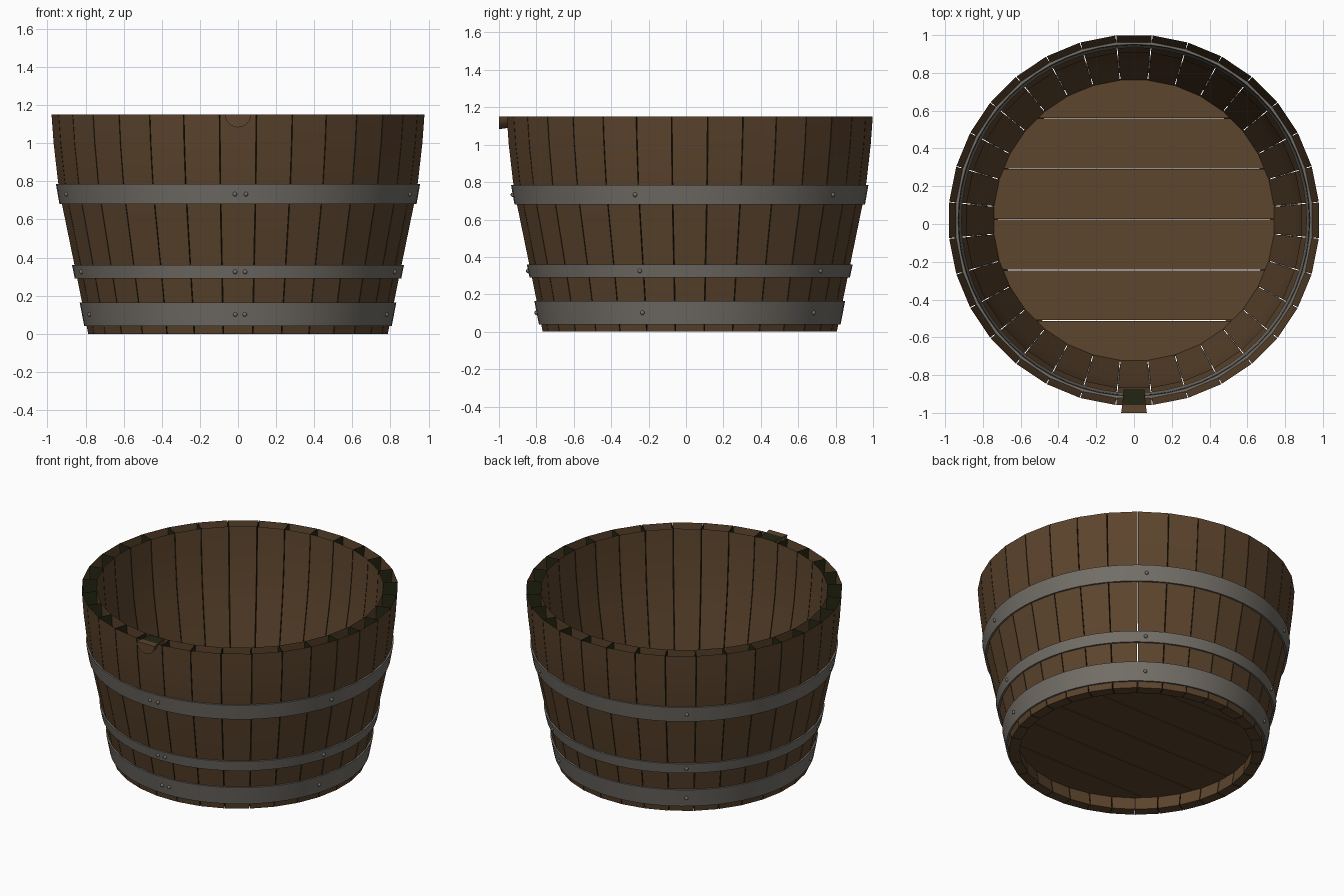
import bpy, bmesh
from math import sin, cos, pi, sqrt, radians

cube = bpy.data.objects.get("Cube")
if cube:
    bpy.data.objects.remove(cube, do_unlink=True)

CY = 0.02          # tub axis
HEIGHT = 1.15
STAVES = 32
# Outside of the staves: (height, radius)
PROFILE = [(0, 0.79), (0.16, 0.821), (0.36, 0.862), (0.68, 0.928),
           (0.8, 0.949), (1.0, 0.972), (HEIGHT, 0.983)]


def material(name, rgb, roughness=0.8):
    m = bpy.data.materials.new(name)
    m.use_nodes = True
    m.diffuse_color = (*rgb, 1)
    bsdf = m.node_tree.nodes["Principled BSDF"]
    bsdf.inputs["Base Color"].default_value = (*rgb, 1)
    bsdf.inputs["Roughness"].default_value = roughness
    return m


WOOD = material("brown wood", (0.107, 0.058, 0.026))
IRON = material("grey iron", (0.17, 0.155, 0.135))
DARK = material("dark moss", (0.017, 0.018, 0.006))


def finish(bm, name, mats, angle=30):
    mesh = bpy.data.meshes.new(name)
    bm.to_mesh(mesh)
    bm.free()
    for m in mats:
        mesh.materials.append(m)
    obj = bpy.data.objects.new(name, mesh)
    bpy.context.collection.objects.link(obj)
    bpy.ops.object.select_all(action='DESELECT')
    obj.select_set(True)
    bpy.context.view_layer.objects.active = obj
    bpy.ops.object.shade_smooth_by_angle(angle=radians(angle))
    return obj


def polar(r, a, z):
    return (r * cos(a), CY + r * sin(a), z)


def outer_radius(z):
    for (z0, r0), (z1, r1) in zip(PROFILE, PROFILE[1:]):
        if z <= z1:
            return r0 + (r1 - r0) * (z - z0) / (z1 - z0)
    return PROFILE[-1][1]


def ring(name, section, mat, segments=64):
    """Closed ring swept from a (radius, height) section."""
    bm = bmesh.new()
    loops = [[bm.verts.new(polar(r, 2 * pi * i / segments, z)) for r, z in section]
             for i in range(segments)]
    n = len(section)
    for i in range(segments):
        a, b = loops[i], loops[(i + 1) % segments]
        for k in range(n):
            j = (k + 1) % n
            bm.faces.new((a[k], b[k], b[j], a[j]))
    bmesh.ops.recalc_face_normals(bm, faces=bm.faces)
    return finish(bm, name, [mat])


# Staves: hollow planks, open at the top, with dark joint faces
bm = bmesh.new()
step = 2 * pi / STAVES
gap = 0.0022
for i in range(STAVES):
    mid = i * step
    rows = []
    for z, r in PROFILE:
        inner = r - (0.068 + 0.022 * z / HEIGHT)
        row = []
        for rad, side in ((r, -1), (r, 1), (inner, 1), (inner, -1)):
            a = mid + side * (step / 2 - gap / rad)
            row.append(bm.verts.new(polar(rad, a, z)))
        rows.append(row)
    for lo, hi in zip(rows, rows[1:]):
        for k in range(4):
            j = (k + 1) % 4
            f = bm.faces.new((lo[k], lo[j], hi[j], hi[k]))
            f.material_index = k % 2
    bm.faces.new(rows[0][::-1])
finish(bm, "staves", [WOOD, DARK])

# Dark band inside the hollow wall
ring("inner_band", [(0.947, 0.77), (0.947, 0.775), (0.928, 0.775), (0.928, 0.77)], DARK)

# Floor planks cut to a disc
bm = bmesh.new()
R, pitch, first = 0.752, 0.2675, -0.51
cuts = [-R] + [first + k * pitch - CY for k in range(5)] + [R]
for y0, y1 in zip(cuts, cuts[1:]):
    y0, y1 = y0 + 0.0025, y1 - 0.0025
    ys = [y0 + (y1 - y0) * k / 10 for k in range(11)]
    outline = [(sqrt(R * R - y * y), y) for y in ys]
    outline += [(-x, y) for x, y in reversed(outline)]
    face = bm.faces.new([bm.verts.new((x, y + CY, 0.09)) for x, y in outline])
    top = bmesh.ops.extrude_face_region(bm, geom=[face])["geom"]
    bmesh.ops.translate(bm, vec=(0, 0, 0.04),
                        verts=[v for v in top if isinstance(v, bmesh.types.BMVert)])
bmesh.ops.recalc_face_normals(bm, faces=bm.faces)
finish(bm, "floor_planks", [WOOD])

# Hoops, each with five evenly spaced rivets and a pair at the front seam
for name, z0, z1 in (("bottom", 0.04, 0.163), ("middle", 0.29, 0.36), ("top", 0.68, 0.785)):
    r0, r1 = outer_radius(z0) + 0.009, outer_radius(z1) + 0.009
    ring(name + "_hoop", [(r0, z0), (r1, z1), (r1 - 0.024, z1), (r0 - 0.024, z0)], IRON)
    bm = bmesh.new()
    zm, rm = (z0 + z1) / 2, (r0 + r1) / 2
    angles = [-90 - 1.0, -90 + 2.5] + [-90 + 72 * k for k in range(1, 5)]
    for a in angles:
        made = bmesh.ops.create_uvsphere(bm, u_segments=10, v_segments=6, radius=0.012)
        bmesh.ops.translate(bm, verts=made["verts"], vec=polar(rm, radians(a), zm))
    finish(bm, name + "_rivets", [IRON], 60)

# Half-round bung set through the front of the rim
bm = bmesh.new()
sections = [(-1.0, 0.068), (-0.957, 0.062), (-0.875, 0.055)]
arcs = [[bm.verts.new((r * cos(pi + pi * k / 12), y, HEIGHT + 0.001 + r * sin(pi + pi * k / 12)))
         for k in range(13)] for y, r in sections]
for n, (a, b) in enumerate(zip(arcs, arcs[1:])):
    for k in range(12):
        bm.faces.new((a[k], a[k + 1], b[k + 1], b[k]))
    lid = bm.faces.new((a[0], b[0], b[-1], a[-1]))
    lid.material_index = n
bm.faces.new(arcs[0])
bm.faces.new(arcs[-1])
bmesh.ops.recalc_face_normals(bm, faces=bm.faces)
finish(bm, "bung", [WOOD, DARK])
